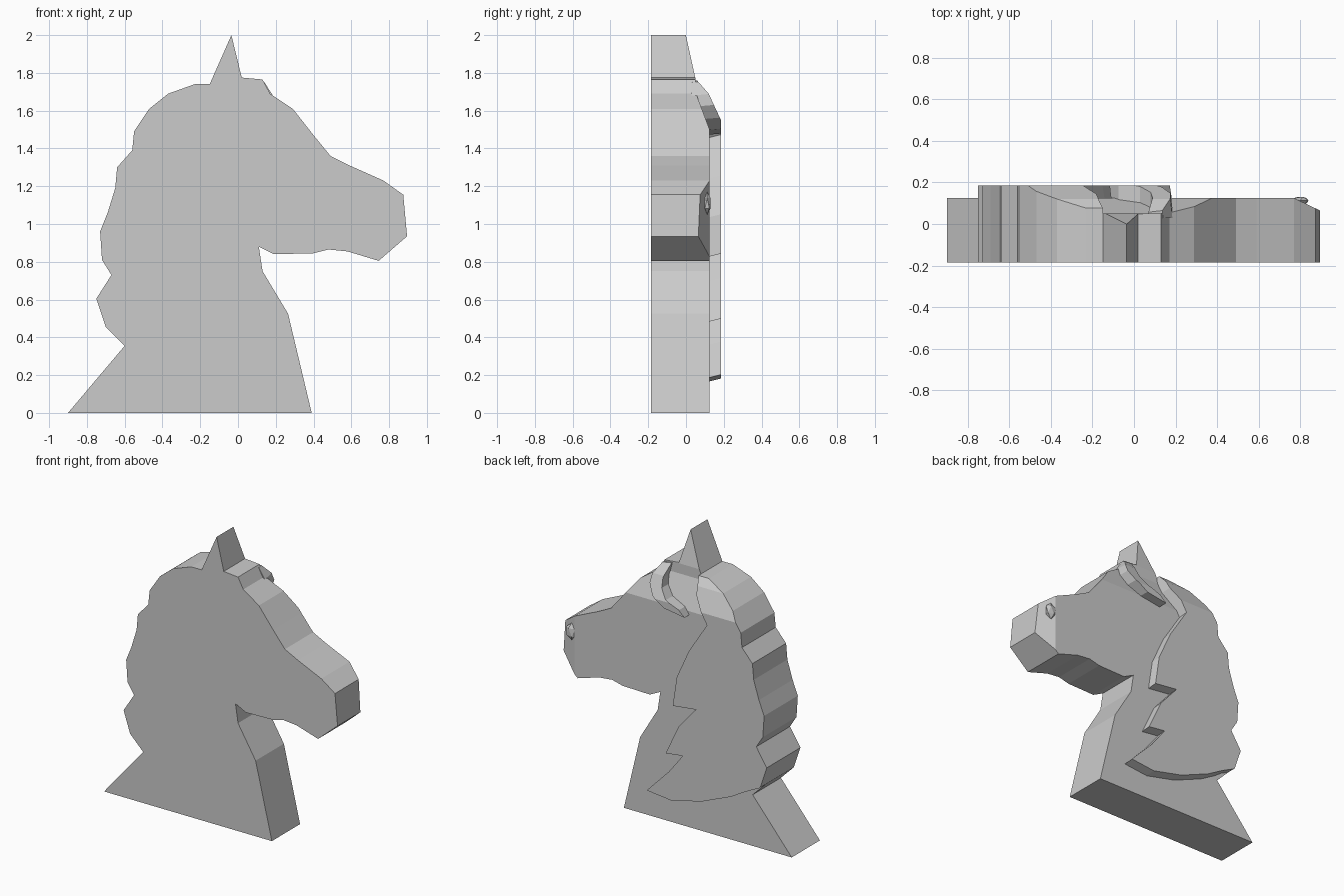
import bpy, bmesh

cube = bpy.data.objects.get("Cube")
if cube:
    bpy.data.objects.remove(cube, do_unlink=True)

grey = bpy.data.materials.new("plain grey")
grey.use_nodes = True
grey.diffuse_color = (0.6, 0.6, 0.6, 1)
grey.node_tree.nodes["Principled BSDF"].inputs["Base Color"].default_value = (0.6, 0.6, 0.6, 1)


def finish(name, bm):
    bmesh.ops.recalc_face_normals(bm, faces=bm.faces)
    mesh = bpy.data.meshes.new(name)
    bm.to_mesh(mesh)
    bm.free()
    mesh.materials.append(grey)
    obj = bpy.data.objects.new(name, mesh)
    bpy.context.collection.objects.link(obj)
    return obj


def prism(name, start, end):
    """Solid between two matching loops of 3D points."""
    bm = bmesh.new()
    a = [bm.verts.new(p) for p in start]
    b = [bm.verts.new(p) for p in end]
    bm.faces.new(a)
    bm.faces.new(b[::-1])
    for i in range(len(a)):
        j = (i + 1) % len(a)
        bm.faces.new((a[i], b[i], b[j], a[j]))
    return finish(name, bm)


def slab(name, outline, y0, y1):
    return prism(name, [(x, y0, z) for x, z in outline], [(x, y1, z) for x, z in outline])


def trim(obj, profile):
    """Keep only what lies inside a side profile of (y, z) points."""
    cutter = prism("trim_helper", [(-1.5, y, z) for y, z in profile],
                   [(1.5, y, z) for y, z in profile])
    cutter.hide_render = True
    mod = obj.modifiers.new("trim", 'BOOLEAN')
    mod.operation = 'INTERSECT'
    mod.solver = 'EXACT'
    mod.object = cutter
    bpy.context.view_layer.objects.active = obj
    bpy.ops.object.modifier_apply(modifier=mod.name)
    bpy.data.objects.remove(cutter, do_unlink=True)


# Side profiles: the head thins towards the crown, the mane sits higher
head_profile = [(-.3, -.1), (.125, -.1), (.125, 1.5), (.05, 1.7), (.05, 1.77), (-.005, 2.02), (-.3, 2.02)]
relief_profile = [(-.3, -.1), (.185, -.1), (.185, 1.55), (.12, 1.69), (.05, 1.77), (-.3, 1.9)]

# Head and neck outline, with the wavy back edge shared by the mane
back_edge = [(-.70, .455), (-.75, .605), (-.67, .73), (-.72, .81), (-.73, .96),
             (-.69, 1.06), (-.65, 1.19), (-.64, 1.3), (-.56, 1.39), (-.55, 1.49),
             (-.47, 1.61), (-.37, 1.69), (-.23, 1.74), (-.15, 1.74)]
ear = [(-.035, 2), (.02, 1.775)]
face = [(.13, 1.765), (.17, 1.69), (.29, 1.61), (.4, 1.47), (.49, 1.36),
        (.59, 1.31), (.77, 1.23), (.875, 1.155), (.895, .935), (.745, .805),
        (.58, .855), (.48, .865), (.4, .845), (.19, .84), (.11, .88)]
chest = [(.13, .75), (.265, .525), (.39, 0)]
head = slab("head_and_neck", [(-.9, 0), (-.6, .355)] + back_edge + ear + face + chest, -.185, .2)
trim(head, head_profile)

# Slanted muzzle side
bm = bmesh.new()
bm.from_mesh(head.data)
cut = bmesh.ops.bisect_plane(bm, geom=bm.verts[:] + bm.edges[:] + bm.faces[:],
                             plane_co=(.77, .125, 1), plane_no=(.055, .115, 0), clear_outer=True)
rim = [e for e in cut["geom_cut"] if isinstance(e, bmesh.types.BMEdge)]
bmesh.ops.holes_fill(bm, edges=rim)
bmesh.ops.recalc_face_normals(bm, faces=bm.faces)
bm.to_mesh(head.data)
bm.free()

# Raised mane with jagged locks and a sloped inner wall
locks = [(-.19, 1.65), (-.293, 1.477), (-.154, 1.26), (-.061, 1.055), (-.03, .847),
         (-.208, .868), (-.076, .717), (.024, .503), (-.107, .519), (0, .381),
         (.17, .206), (-.015, .186), (-.25, .24), (-.478, .335), (-.59, .4)]
low = [(x, .04, z) for x, z in back_edge] + [(x + .025, .04, z - .04) for x, z in locks]
high = [(x, .2, z) for x, z in back_edge] + [(x, .2, z) for x, z in locks]
mane = prism("mane", low, high)
trim(mane, relief_profile)

# Curved brow ridge
brow_outer = [(.14, 1.75), (.185, 1.68), (.19, 1.62), (.15, 1.55), (.06, 1.49), (-.1, 1.465)]
brow_inner = [(-.075, 1.52), (.03, 1.56), (.08, 1.62), (.09, 1.68), (.07, 1.76)]
brow = prism("brow_ridge", [(x, .03, z) for x, z in brow_outer + brow_inner],
             [(x - .02, .2, z + .015) for x, z in brow_outer] + [(x, .2, z) for x, z in brow_inner])
trim(brow, relief_profile)

# Small nostril bump
bm = bmesh.new()
bmesh.ops.create_icosphere(bm, subdivisions=1, radius=1)
bmesh.ops.scale(bm, vec=(.045, .022, .06), verts=bm.verts)
bmesh.ops.translate(bm, vec=(.8, .112, 1.11), verts=bm.verts)
finish("nostril", bm)
